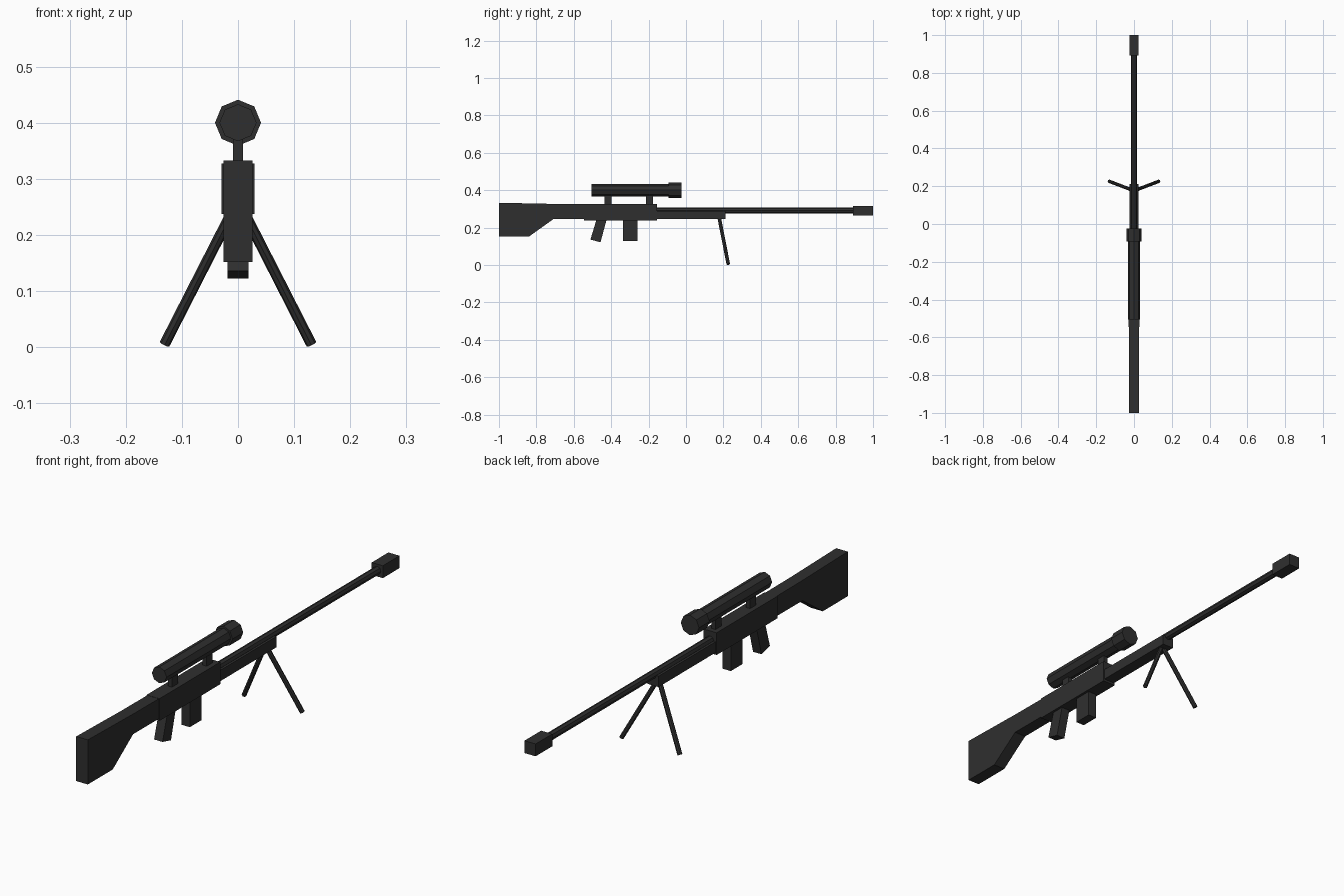
import bpy, math
from mathutils import Vector

if "Cube" in bpy.data.objects:
    bpy.data.objects.remove(bpy.data.objects["Cube"])

mat = bpy.data.materials.new("dark_gunmetal")
mat.diffuse_color = (0.028, 0.028, 0.028, 1)
mat.use_nodes = True
mat.node_tree.nodes["Principled BSDF"].inputs["Base Color"].default_value = mat.diffuse_color


def make(name, verts, faces):
    me = bpy.data.meshes.new(name)
    me.from_pydata(verts, [], faces)
    me.materials.append(mat)
    ob = bpy.data.objects.new(name, me)
    bpy.context.collection.objects.link(ob)
    return ob


def slab(name, profile, half_width):
    """Side profile of (y, z) points, counter-clockwise seen from +x, extruded across x."""
    n = len(profile)
    verts = [(x, y, z) for x in (-half_width, half_width) for y, z in profile]
    faces = [list(range(n))[::-1], list(range(n, 2 * n))]
    faces += [(i, (i + 1) % n, n + (i + 1) % n, n + i) for i in range(n)]
    return make(name, verts, faces)


def box(name, y0, y1, z0, z1, half_width):
    return slab(name, [(y0, z0), (y1, z0), (y1, z1), (y0, z1)], half_width)


def rod(name, start, end, radius, sides=8):
    """Faceted cylinder between two points."""
    start, end = Vector(start), Vector(end)
    axis = (end - start).normalized()
    u = axis.cross(Vector((1, 0, 0))).normalized()
    v = axis.cross(u)
    ring = [u * math.cos(a) * radius + v * math.sin(a) * radius
            for a in (2 * math.pi * i / sides for i in range(sides))]
    verts = [start + r for r in ring] + [end + r for r in ring]
    faces = [list(range(sides))[::-1], list(range(sides, 2 * sides))]
    faces += [(i, (i + 1) % sides, sides + (i + 1) % sides, sides + i) for i in range(sides)]
    return make(name, verts, faces)


# Body
slab("stock", [(-1, 0.152), (-0.84, 0.152), (-0.71, 0.245), (-0.54, 0.245),
               (-0.54, 0.326), (-0.71, 0.327), (-1, 0.333)], 0.026)
box("receiver", -0.545, -0.155, 0.237, 0.327, 0.029)
box("fore_end", -0.155, 0.212, 0.246, 0.290, 0.025)

# Barrel
rod("barrel", (0, -0.16, 0.291), (0, 0.90, 0.291), 0.016)
box("muzzle_brake", 0.893, 1.0, 0.266, 0.316, 0.025)

# Grip and magazine
slab("grip", [(-0.511, 0.136), (-0.457, 0.122), (-0.424, 0.245), (-0.478, 0.245)], 0.019)
box("magazine", -0.336, -0.260, 0.129, 0.24, 0.019)

# Scope
rod("scope_tube", (0, -0.505, 0.40), (0, -0.03, 0.40), 0.033)
rod("scope_objective", (0, -0.093, 0.40), (0, -0.025, 0.40), 0.041)
for name, y in (("rear_scope_mount", -0.417), ("front_scope_mount", -0.195)):
    box(name, y - 0.019, y + 0.019, 0.32, 0.38, 0.009)

# Bipod
for name, s in (("left_bipod_leg", -1), ("right_bipod_leg", 1)):
    rod(name, (s * 0.006, 0.178, 0.25), (s * 0.131, 0.226, 0.005), 0.0095)
